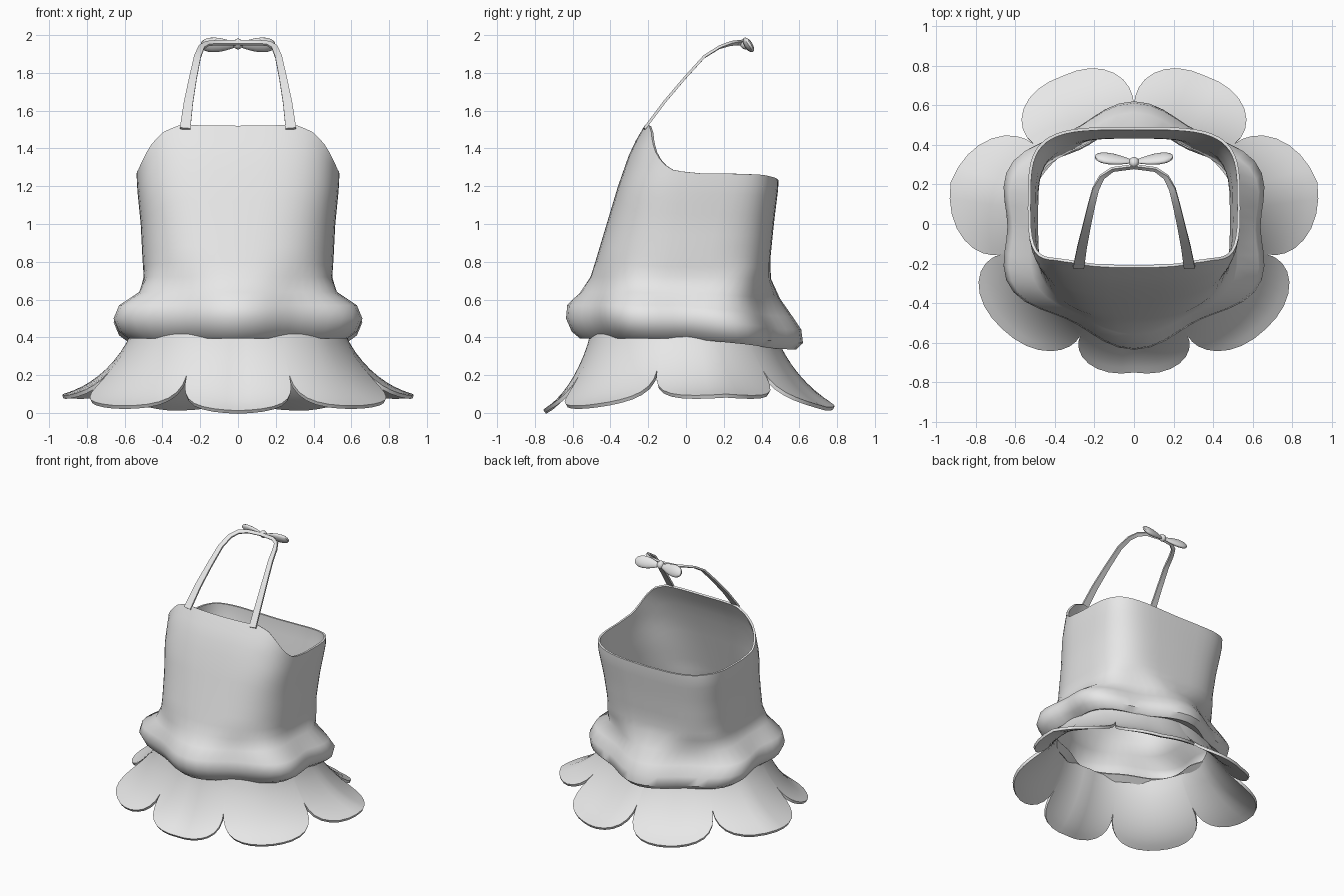
import bpy, bmesh
from math import sin, cos, pi, radians, degrees, sqrt, copysign
from mathutils import Vector, Matrix

cube = bpy.data.objects.get("Cube")
if cube:
    bpy.data.objects.remove(cube, do_unlink=True)

cloth = bpy.data.materials.new("light grey cloth")
cloth.use_nodes = True
GREY = (0.8, 0.8, 0.8, 1)
cloth.diffuse_color = GREY
cloth.node_tree.nodes["Principled BSDF"].inputs["Base Color"].default_value = GREY


def lerp_table(table, x):
    """Linear interpolation in rows of (key, values...)."""
    if x <= table[0][0]:
        return table[0][1:]
    for lo, hi in zip(table, table[1:]):
        if x <= hi[0]:
            t = (x - lo[0]) / (hi[0] - lo[0])
            return [a + (b - a) * t for a, b in zip(lo[1:], hi[1:])]
    return table[-1][1:]


def finish(name, bm, thickness=0):
    mesh = bpy.data.meshes.new(name)
    bm.to_mesh(mesh)
    bm.free()
    ob = bpy.data.objects.new(name, mesh)
    bpy.context.collection.objects.link(ob)
    mesh.materials.append(cloth)
    for other in bpy.context.selected_objects:
        other.select_set(False)
    ob.select_set(True)
    bpy.context.view_layer.objects.active = ob
    if thickness:
        mod = ob.modifiers.new("thickness", "SOLIDIFY")
        mod.thickness = thickness
        mod.offset = -1
        bpy.ops.object.modifier_apply(modifier=mod.name)
    bpy.ops.object.shade_smooth_by_angle(angle=radians(50))
    return ob


def loft(name, rows, thickness, closed=True):
    """Skin rows of points, listed bottom to top."""
    bm = bmesh.new()
    rings = [[bm.verts.new(p) for p in row] for row in rows]
    n = len(rings[0])
    for a, b in zip(rings, rings[1:]):
        for i in range(n if closed else n - 1):
            j = (i + 1) % n
            bm.faces.new((a[i], a[j], b[j], b[i]))
    return finish(name, bm, thickness)


# Bodice: height, front depth, back depth, half width, squareness, fold strength
HEM = [
    (0.43, 0.48, 0.47, 0.55, 2.0, 1),
    (0.395, 0.53, 0.55, 0.60, 2.0, 1),
    (0.43, 0.57, 0.585, 0.65, 2.0, 1),
    (0.50, 0.60, 0.575, 0.68, 2.0, 1),
    (0.57, 0.595, 0.53, 0.65, 2.0, 1),
    (0.64, 0.54, 0.48, 0.54, 2.2, 0.6),
]
BODY = [
    (0.72, 0.50, 0.445, 0.505, 2.4, 0.2),
    (0.80, 0.48, 0.445, 0.505, 2.5, 0),
    (1.00, 0.42, 0.465, 0.515, 2.7, 0),
    (1.20, 0.36, 0.49, 0.535, 3.0, 0),
    (1.40, 0.29, 0.49, 0.54, 3.0, 0),
    (1.52, 0.22, 0.49, 0.54, 3.0, 0),
]
# Neckline height by angle from the front
RIM = [(0, 1.52), (25, 1.525), (38, 1.49), (50, 1.43), (63, 1.35),
       (75, 1.29), (90, 1.268), (130, 1.26), (180, 1.23)]


def section(row, a):
    z, front, back, w, n, fold = row
    c, s = cos(a), sin(a)
    if c < 0 and n > 2.3:
        n += 1                                   # squarer at the back
    k = 1 + 0.06 * fold * cos(6 * a)             # six soft corners in the roll
    depth, middle = (front + back) / 2, (back - front) / 2
    x = w * k * copysign(abs(s) ** (2 / n), s)
    y = middle - depth * k * copysign(abs(c) ** (2 / n), c)
    return (x, y, z - 0.06 * fold * max(0, -c))


SEG = 56
angles = [2 * pi * i / SEG for i in range(SEG)]
rows = [[section(r, a) for a in angles] for r in HEM]
LEVELS = 10
for i in range(LEVELS + 1):
    row = []
    for a in angles:
        top = lerp_table(RIM, degrees(min(a, 2 * pi - a)))[0]
        z = BODY[0][0] + (top - BODY[0][0]) * i / LEVELS
        row.append(section((z, *lerp_table(BODY, z)), a))
    rows.append(row)
loft("bodice", rows, 0.015)

# Petal skirt: angle, top radius, tip radius, tip height
SKIRT = [(0, 0.50, 0.75, 0.012), (51, 0.56, 0.85, 0.04), (77, 0.57, 0.91, 0.07),
         (103, 0.56, 0.95, 0.10), (128, 0.53, 0.88, 0.07), (154, 0.49, 0.83, 0.03),
         (180, 0.47, 0.83, 0.03)]
PETALS, ACROSS, DOWN = 7, 16, 9
TOP = 0.43


def skirt_point(petal, s, v):
    a = (petal + s / 2) * 2 * pi / PETALS
    off = abs((a + pi) % (2 * pi) - pi)
    top, tip, low = lerp_table(SKIRT, degrees(off))
    q = v * (0.42 + 0.58 * sqrt(max(0, 1 - abs(s) ** 2.4)))
    r = top + (tip - top) * q ** 1.2
    z = TOP - (TOP - low) * q * (1.6 - 0.6 * q)
    return (r * sin(a), -r * cos(a), z)


across = [sin(-pi / 2 + pi * i / ACROSS) for i in range(ACROSS)]
loft("petal_skirt", [[skirt_point(p, s, 1 - j / DOWN) for p in range(PETALS) for s in across]
                     for j in range(DOWN + 1)], 0.02)

# Neck strap: x, y, z, half width along one side, mirrored to the other
HALF = [(0.28, -0.215, 1.50, 0.028), (0.262, -0.11, 1.64, 0.024), (0.238, 0.0, 1.77, 0.02),
        (0.215, 0.1, 1.88, 0.018), (0.195, 0.18, 1.93, 0.016), (0.165, 0.24, 1.95, 0.014),
        (0.11, 0.28, 1.955, 0.012), (0.0, 0.295, 1.955, 0.012)]
path = HALF + [(-x, y, z, w) for x, y, z, w in HALF[-2::-1]]
points = [Vector(p[:3]) for p in path]
facing = Vector((0, -0.78, 0.62))
edges = [[], []]
for i, p in enumerate(points):
    along = points[min(i + 1, len(points) - 1)] - points[max(i - 1, 0)]
    side = along.cross(facing).normalized() * path[i][3]
    edges[0].append(p - side)
    edges[1].append(p + side)
loft("neck_strap", edges, 0.014, closed=False)

# Bow: two pinched loops and a knot
tilt = Matrix.Rotation(radians(32), 4, "X")
for name, side in (("bow_loop_left", 1), ("bow_loop_right", -1)):
    bm = bmesh.new()
    bmesh.ops.create_uvsphere(bm, u_segments=14, v_segments=10, radius=1)
    for v in bm.verts:
        out = v.co.x * side
        width = 0.75 + 0.3 * out
        local = Vector((side * (0.1 + 0.1 * out), v.co.y * 0.026 * width, v.co.z * 0.055 * width))
        v.co = tilt @ local + Vector((0, 0.315 + 0.012 * (1 + out), 1.948))
    finish(name, bm)
bm = bmesh.new()
bmesh.ops.create_uvsphere(bm, u_segments=12, v_segments=8, radius=1)
bm.transform(Matrix.Translation((0, 0.312, 1.953)) @ tilt @ Matrix.Diagonal((0.026, 0.026, 0.03, 1)))
finish("bow_knot", bm)
